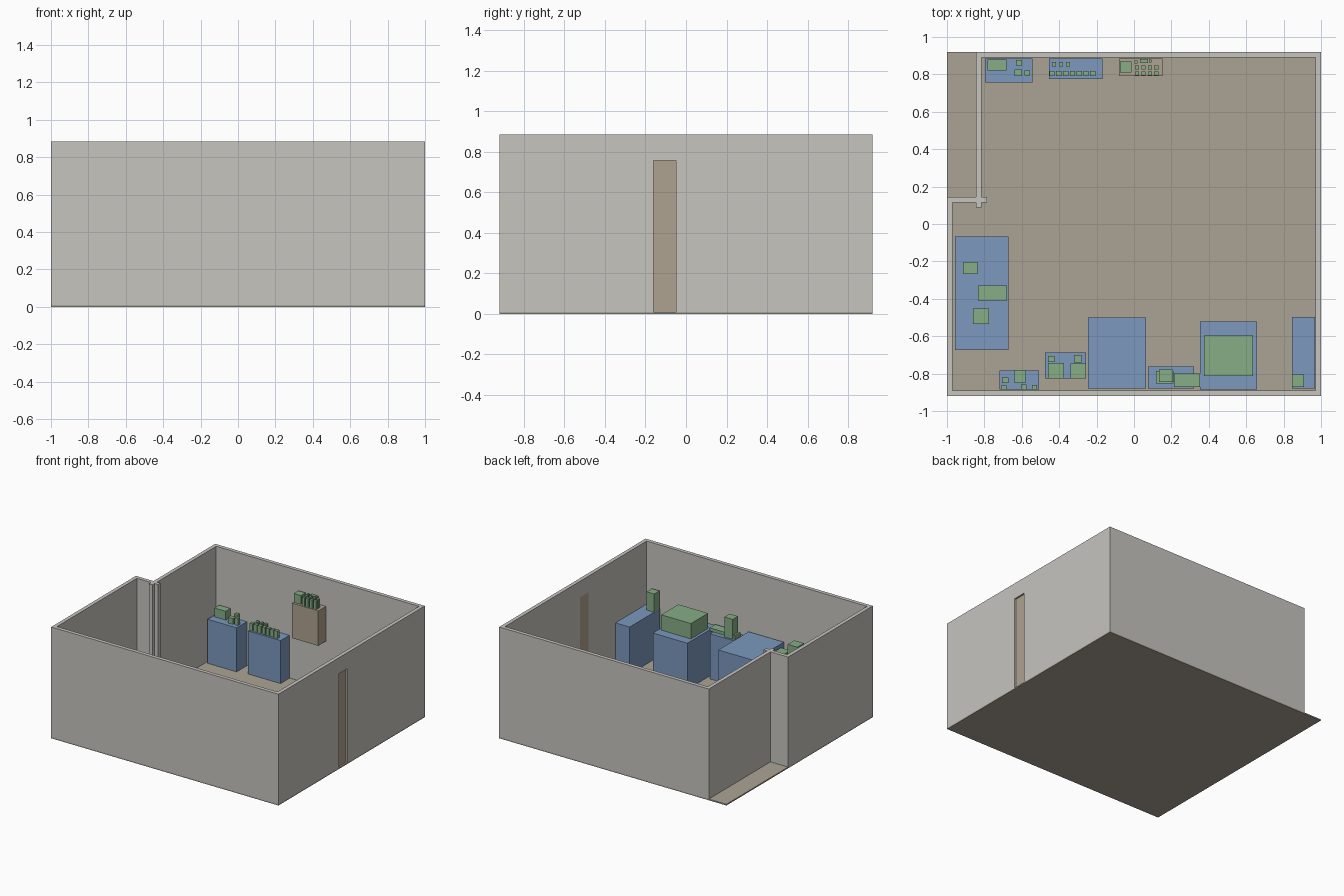
import bpy, bmesh
from mathutils import Vector


def material(name, rgb):
    m = bpy.data.materials.new(name)
    m.diffuse_color = (*rgb, 1)
    return m


WALL = material("warm_grey_wall", (0.57, 0.555, 0.52))
FLOOR = material("beige_floor", (0.41, 0.37, 0.30))
TAN = material("tan_wood", (0.43, 0.365, 0.28))
BLUE = material("blue_furniture", (0.20, 0.32, 0.52))
GREEN = material("green_items", (0.24, 0.42, 0.24))


def prism(name, points, offset, mat):
    """Extrude a flat outline of 3D points by an offset vector."""
    bm = bmesh.new()
    face = bm.faces.new([bm.verts.new(p) for p in points])
    new = bmesh.ops.extrude_face_region(bm, geom=[face])["geom"]
    bmesh.ops.translate(bm, vec=Vector(offset),
                        verts=[v for v in new if isinstance(v, bmesh.types.BMVert)])
    bmesh.ops.recalc_face_normals(bm, faces=bm.faces)
    mesh = bpy.data.meshes.new(name)
    bm.to_mesh(mesh)
    bm.free()
    mesh.materials.append(mat)
    ob = bpy.data.objects.new(name, mesh)
    bpy.context.collection.objects.link(ob)
    return ob


def box(name, x0, x1, y0, y1, z0, z1, mat):
    pts = [(x0, y0, z0), (x1, y0, z0), (x1, y1, z0), (x0, y1, z0)]
    return prism(name, pts, (0, 0, z1 - z0), mat)


def furnish(name, rect, z0, z1, items, mat=BLUE):
    """A box-shaped piece with items (x0, x1, y0, y1, top) standing on it."""
    box(name, *rect, z0, z1, mat)
    for i, (x0, x1, y0, y1, top) in enumerate(items):
        box(f"{name}_item_{i + 1}", x0, x1, y0, y1, z1, top, GREEN)


F, H = 0.01, 0.885  # floor top, wall top

# Floor slab
box("floor", -1, 1, -0.92, 0.92, 0, F, FLOOR)

# Front, left, corner and back walls as one plan outline
plan = [(.97, -.92), (-1, -.92), (-1, .145), (-.845, .145), (-.845, .92), (.97, .92),
        (.97, .89), (-.815, .89), (-.815, .145), (-.785, .145), (-.785, .115),
        (-.815, .115), (-.815, .087), (-.845, .087), (-.845, .115), (-.97, .115),
        (-.97, -.89), (.97, -.89)]
prism("walls", [(x, y, F) for x, y in plan], (0, 0, H - F), WALL)

# Right wall with the door opening, and the recessed door
side = [(-.92, F), (-.16, F), (-.16, .757), (-.05, .757), (-.05, F), (.92, F),
        (.92, H), (-.92, H)]
prism("right_wall", [(.97, y, z) for y, z in side], (.03, 0, 0), WALL)
box("door", .972, .986, -.16, -.05, F, .757, TAN)

# Back wall furniture
furnish("back_cabinet_left", (-.797, -.542, .757, .885), F, .36, [
    (-.782, -.682, .82, .88, .43), (-.64, -.598, .79, .826, .405),
    (-.63, -.6, .848, .878, .41), (-.585, -.557, .793, .82, .415)])

row = [(-.452 + i * .0363, -.424 + i * .0363, .79, .818, .41) for i in range(7)]
row += [(-.438 + i * .037, -.417 + i * .037, .843, .867, .405) for i in range(3)]
furnish("back_cabinet_middle", (-.455, -.168, .775, .885), F, .352, row)

jars = [(-.076, -.013, .81, .868, .738), (.032, .075, .86, .883, .735),
        (.08, .093, .863, .88, .735), (.004, .02, .858, .874, .735)]
for y in (.793, .825):
    jars += [(.006 + i * .034, .028 + i * .034, y, y + .022, .738) for i in range(4)]
furnish("hanging_cabinet", (-.08, .153, .79, .885), .39, .668, jars, TAN)

# Left wall furniture
furnish("left_counter", (-.957, -.672, -.673, -.067), F, .38, [
    (-.914, -.836, -.267, -.202, .44), (-.834, -.68, -.41, -.33, .42),
    (-.86, -.775, -.535, -.452, .46)])

# Front wall furniture
furnish("front_shelf", (-.72, -.507, -.885, -.783), F, .42, [
    (-.64, -.58, -.85, -.78, .565), (-.705, -.67, -.85, -.822, .47),
    (-.71, -.682, -.885, -.863, .47), (-.604, -.576, -.885, -.858, .47),
    (-.545, -.518, -.885, -.86, .47)])
furnish("front_cabinet", (-.475, -.257, -.825, -.688), F, .34, [
    (-.46, -.375, -.825, -.742, .48), (-.34, -.257, -.825, -.745, .39),
    (-.46, -.424, -.738, -.705, .40), (-.32, -.28, -.74, -.70, .39)])
furnish("front_table", (-.245, .065, -.88, -.5), F, .41, [])
furnish("front_side_table", (.075, .322, -.88, -.763), F, .37, [
    (.118, .21, -.852, -.785, .4), (.134, .208, -.845, -.778, .528),
    (.215, .352, -.872, -.8, .395)])
furnish("front_desk", (.353, .657, -.885, -.522), F, .378, [
    (.375, .636, -.813, -.597, .50)])
furnish("corner_cabinet", (.844, .968, -.88, -.497), F, .385, [
    (.844, .91, -.872, -.805, .53)])
